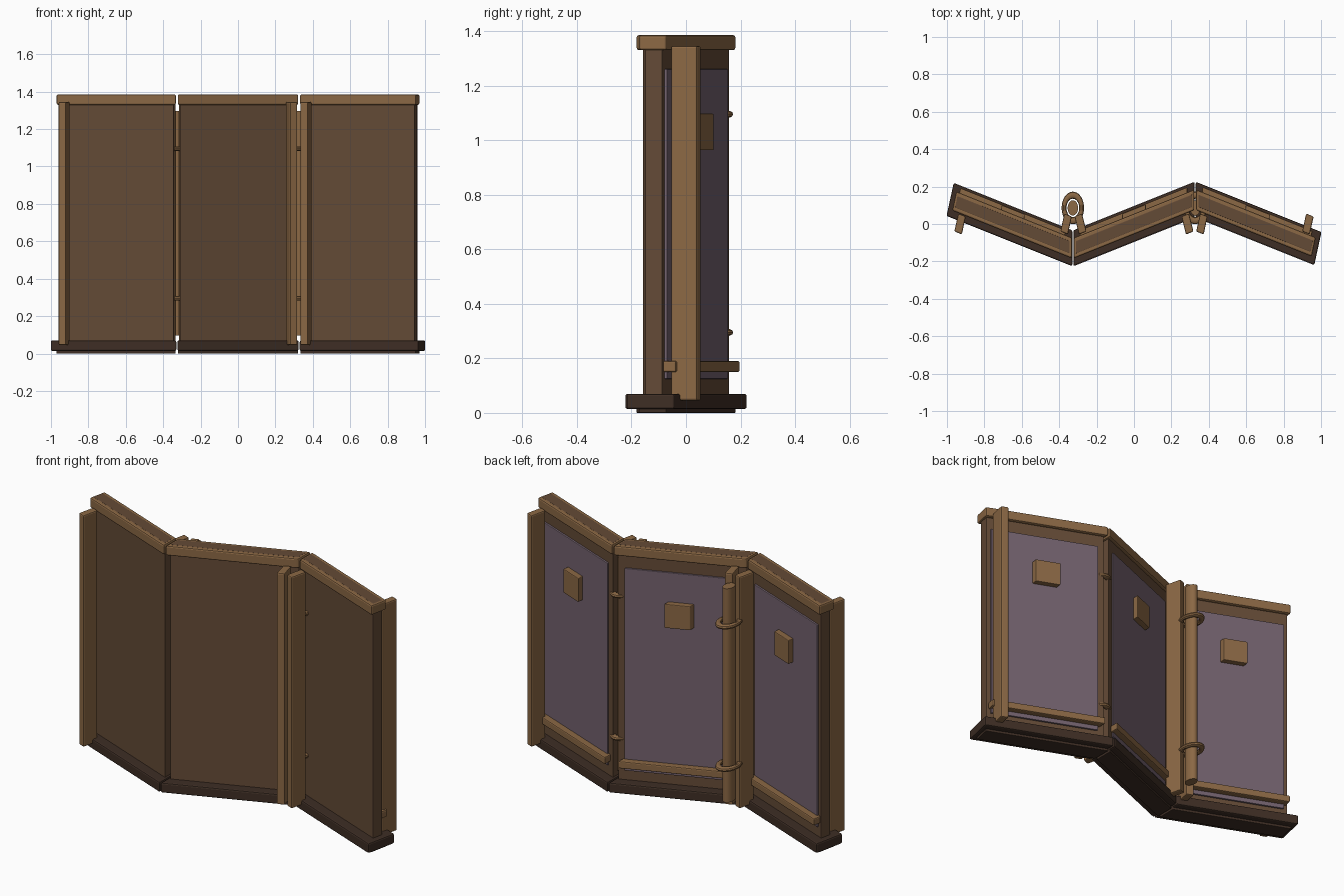
import bpy, bmesh, math

if "Cube" in bpy.data.objects:
    bpy.data.objects.remove(bpy.data.objects["Cube"])

def material(name, col):
    m = bpy.data.materials.new(name)
    m.diffuse_color = (*col, 1)
    m.use_nodes = True
    m.node_tree.nodes["Principled BSDF"].inputs["Base Color"].default_value = m.diffuse_color
    return m

TAN = material("light_wood", (0.258, 0.138, 0.058))
BROWN = material("brown_wood", (0.127, 0.069, 0.037))
DARK = material("dark_wood", (0.048, 0.027, 0.018))
MAUVE = material("mauve_cloth", (0.171, 0.122, 0.156))

HINGE = 0.327   # x of both hinges, also half the width of a panel in plan
SLOPE = 0.4     # zigzag slope in plan


def prism(name, plan, z0, z1, mat, bevel=0.0):
    """Upright block from a four-cornered plan."""
    bm = bmesh.new()
    low = [bm.verts.new((x, y, z0)) for x, y in plan]
    high = [bm.verts.new((x, y, z1)) for x, y in plan]
    bm.faces.new(low)
    bm.faces.new(high)
    for i in range(4):
        j = (i + 1) % 4
        bm.faces.new((low[i], low[j], high[j], high[i]))
    bmesh.ops.recalc_face_normals(bm, faces=bm.faces)
    me = bpy.data.meshes.new(name)
    bm.to_mesh(me)
    bm.free()
    ob = bpy.data.objects.new(name, me)
    bpy.context.collection.objects.link(ob)
    me.materials.append(mat)
    if bevel:
        b = ob.modifiers.new("bevel", 'BEVEL')
        b.width = bevel
        b.segments = 2
    return ob


def panel_plan(p, u0, u1, v0, v1):
    """Plan on panel p: u runs along x, v is the offset in y, ends are mitred."""
    s = SLOPE if p == 0 else -SLOPE

    def pt(u, v):
        k = 0.2 * min(1, max(0, (p * u / HINGE + 1) / 2)) if p else 0
        x = u + k * v
        return (p * 2 * HINGE + x, s * x + v)
    return [pt(u0, v0), pt(u1, v0), pt(u1, v1), pt(u0, v1)]


def ends(p, free, gap):
    """u range: p = -1 has its free end on the left, +1 on the right."""
    inner = HINGE - gap
    return (-free if p < 0 else -inner, free if p > 0 else inner)


for p, side in ((-1, "left"), (0, "middle"), (1, "right")):
    def part(name, u, v, z, mat, bevel):
        prism(f"{side}_{name}", panel_plan(p, *u, *v), *z, mat, bevel)

    # board, base and rails
    part("board", ends(p, 0.297, 0.016), (-0.034, 0.034), (0.02, 1.3862), BROWN, 0.003)
    part("base", ends(p, 0.329, 0.003), (-0.096, 0.096), (0.014, 0.07), DARK, 0.008)
    part("foot_rail", ends(p, 0.307, 0.006), (-0.055, 0.055), (0, 0.03), DARK, 0.004)
    part("top_rail", ends(p, 0.307, 0.005), (-0.055, 0.055), (1.33, 1.385), TAN, 0.008)
    # cloth, label plate and ledge on the back
    part("cloth", (-0.275, 0.275), (0.03, 0.045), (0.125, 1.26), MAUVE, 0.003)
    part("back_plate", (-0.063, 0.063), (0.04, 0.08), (0.963, 1.097), TAN, 0.004)
    part("ledge", (-0.29, 0.285), (0.03, 0.083), (0.15, 0.19), TAN, 0.006)

    # two upright posts per panel
    s = SLOPE if p == 0 else -SLOPE
    xs = {-1: (-0.93, -0.363), 0: (-0.286, 0.286), 1: (0.363, 0.93)}[p]
    for n, x in enumerate(xs):
        k = -0.25 if p == 0 else 0.22
        plan = [(x + a + k * b, s * a + b) for a, b in
                ((-0.02, -0.048), (0.02, -0.048), (0.02, 0.048), (-0.02, 0.048))]
        prism(f"{side}_post_{n + 1}", plan, 0.045, 1.345, TAN, 0.007)


def finish(name, mat):
    ob = bpy.context.object
    ob.name = name
    ob.scale = (1, 1.45, 1)
    bpy.ops.object.transform_apply(location=False, rotation=False, scale=True)
    ob.data.materials.append(mat)
    bpy.ops.object.shade_smooth_by_angle(angle=math.radians(35))


# hinge rods with oval rings
for side, x in (("left", -HINGE), ("right", HINGE)):
    bpy.ops.mesh.primitive_cylinder_add(vertices=24, radius=0.028, depth=1.2,
                                        location=(x, 0.086, 0.697))
    finish(f"{side}_hinge_rod", TAN)
    for n, z in enumerate((0.295, 1.095)):
        bpy.ops.mesh.primitive_torus_add(major_radius=0.047, minor_radius=0.013,
                                         major_segments=32, minor_segments=10,
                                         location=(x, 0.086, z))
        finish(f"{side}_hinge_ring_{n + 1}", TAN)
